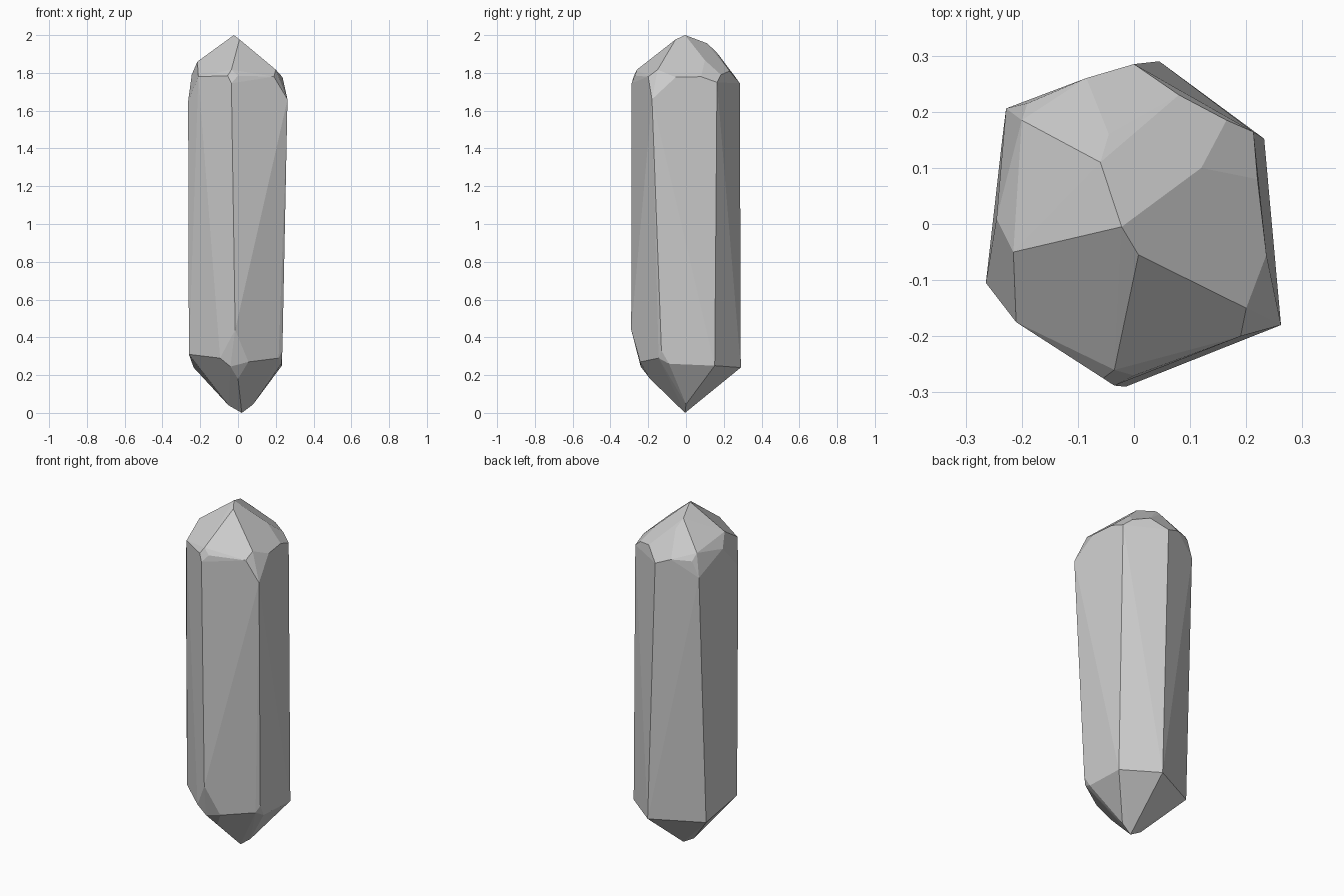
import bpy, bmesh, math

# upper point: tip ridge, ring where the slopes meet the shaft, shaft corners
tip_ridge = [(-.022, -.005, 2), (.008, -.055, 1.977), (-.06, .11, 1.957), (-.045, .16, 1.912)]
shoulders = [
    (-.035, -.26, 1.817), (-.055, -.275, 1.785), (0, -.27, 1.785),
    (.20, -.15, 1.817), (.19, -.20, 1.78), (.236, -.055, 1.777),
    (.22, .08, 1.78), (.12, .10, 1.867), (.165, .185, 1.79), (.08, .23, 1.81),
    (-.085, .26, 1.78), (-.19, .215, 1.78), (-.20, .185, 1.82),
    (-.245, .01, 1.79), (-.215, -.05, 1.86), (-.21, -.175, 1.78)]

# six long shaft edges, each as top and bottom end
shaft = [
    (-.035, -.288, 1.745), (-.015, -.29, .44),
    (.262, -.18, 1.66), (.235, -.13, .33),
    (.213, .164, 1.75), (.232, .152, .25),
    (0, .285, 1.745), (.045, .29, .24),
    (-.228, .206, 1.69), (-.235, .15, .24),
    (-.264, -.105, 1.65), (-.26, -.10, .31)]

# lower point: tip, ridge ends and small corner facets
lower_point = [
    (.02, -.005, 0), (.08, .0, .045), (-.05, -.005, .04), (0, -.19, .18),
    (-.095, -.238, .29), (-.04, -.24, .245), (.055, -.242, .27),
    (.215, -.145, .29), (.23, -.09, .26)]

# wrap the corners in flat facets and merge nearly flat triangles
bm = bmesh.new()
for p in tip_ridge + shoulders + shaft + lower_point:
    bm.verts.new(p)
hull = bmesh.ops.convex_hull(bm, input=bm.verts[:])
bmesh.ops.delete(bm, geom=[v for v in bm.verts if not v.link_faces], context='VERTS')
bmesh.ops.dissolve_limit(bm, angle_limit=math.radians(5), verts=bm.verts[:], edges=bm.edges[:])
bmesh.ops.recalc_face_normals(bm, faces=bm.faces[:])

mesh = bpy.data.meshes.new("crystal")
bm.to_mesh(mesh)
bm.free()
crystal = bpy.data.objects.new("crystal", mesh)
bpy.context.collection.objects.link(crystal)
